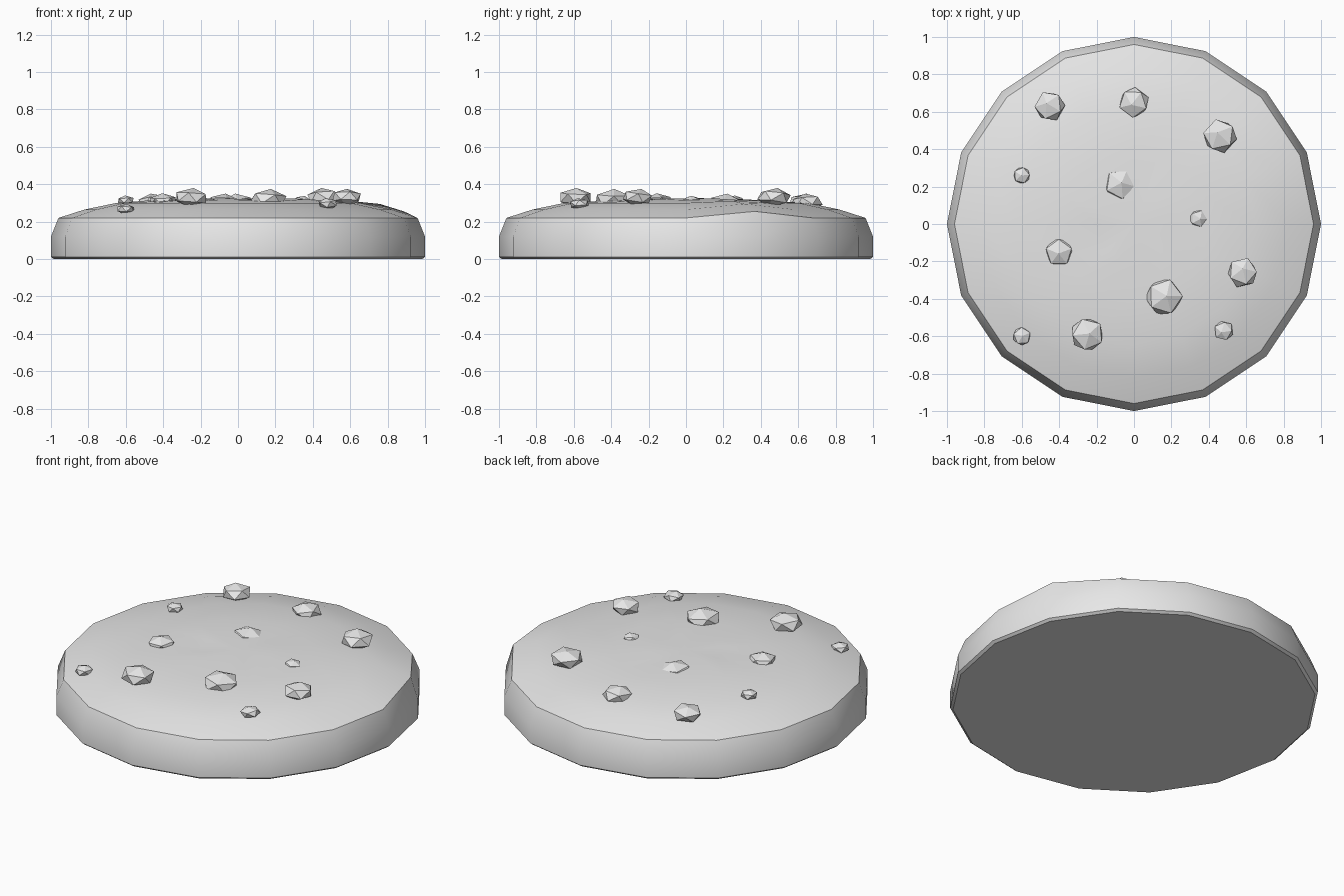
import bpy
import bmesh
import math
import random
from mathutils import Matrix, Vector, Euler

random.seed(4)
SIDES = 16

old = bpy.data.objects.get("Cube")
if old:
    bpy.data.objects.remove(old, do_unlink=True)

grey = bpy.data.materials.new("plain light grey")
grey.use_nodes = True
grey.diffuse_color = (0.8, 0.8, 0.8, 1)
grey.node_tree.nodes["Principled BSDF"].inputs["Base Color"].default_value = (0.8, 0.8, 0.8, 1)


def add_object(name, bm):
    bmesh.ops.recalc_face_normals(bm, faces=bm.faces[:])
    mesh = bpy.data.meshes.new(name)
    bm.to_mesh(mesh)
    bm.free()
    mesh.materials.append(grey)
    obj = bpy.data.objects.new(name, mesh)
    bpy.context.collection.objects.link(obj)
    return obj


# Round biscuit: lathed profile of (radius, height), from the base to the crown
profile = [(0.985, 0), (1, 0.012), (1, 0.12), (0.96, 0.22), (0.82, 0.265),
           (0.65, 0.3), (0.4, 0.318), (0.2, 0.323)]
lump = Vector((0.887, 0.367))

bm = bmesh.new()
rings = []
for radius, height in profile:
    ring = []
    for i in range(SIDES):
        a = math.tau * i / SIDES
        x, y, z = radius * math.cos(a), radius * math.sin(a), height
        if height > 0.2:  # raised lump on one part of the rim
            d = (Vector((x, y)) - lump).length / 0.37
            z += 0.035 * max(0, 1 - d * d)
        if radius < 0.5:  # gently uneven crown
            z += random.uniform(-0.006, 0.004)
        ring.append(bm.verts.new((x, y, z)))
    rings.append(ring)
for low, high in zip(rings, rings[1:]):
    for i in range(SIDES):
        j = (i + 1) % SIDES
        bm.faces.new((low[i], low[j], high[j], high[i]))
bm.faces.new(rings[0])
crown = bm.verts.new((0, 0, 0.322))
for i in range(SIDES):
    bm.faces.new((rings[-1][i], rings[-1][(i + 1) % SIDES], crown))
biscuit = add_object("biscuit", bm)
bpy.ops.object.select_all(action="DESELECT")
biscuit.select_set(True)
bpy.context.view_layer.objects.active = biscuit
bpy.ops.object.shade_smooth_by_angle(angle=math.radians(32))

# Faceted chips: x, y, radius, top height
chips = [(-0.45, 0.63, 0.085, 0.35), (0, 0.65, 0.085, 0.35), (0.46, 0.47, 0.095, 0.38),
         (-0.6, 0.26, 0.048, 0.34), (-0.08, 0.21, 0.09, 0.35), (0.34, 0.03, 0.05, 0.338),
         (-0.4, -0.15, 0.08, 0.352), (0.58, -0.26, 0.085, 0.375), (0.16, -0.39, 0.105, 0.375),
         (-0.25, -0.59, 0.095, 0.38), (-0.6, -0.6, 0.052, 0.295), (0.48, -0.57, 0.056, 0.325)]
for n, (x, y, radius, top) in enumerate(chips, 1):
    bm = bmesh.new()
    bmesh.ops.create_icosphere(bm, subdivisions=1, radius=radius)
    tilt = Euler((random.uniform(-0.25, 0.25), random.uniform(-0.25, 0.25), random.uniform(0, 6)))
    squash = Matrix.Diagonal((1, 1, 0.55, 1))
    bmesh.ops.transform(bm, matrix=squash @ tilt.to_matrix().to_4x4(), verts=bm.verts[:])
    peak = max(v.co.z for v in bm.verts)
    bmesh.ops.translate(bm, vec=(x, y, top - peak), verts=bm.verts[:])
    add_object(f"chip_{n}", bm)
